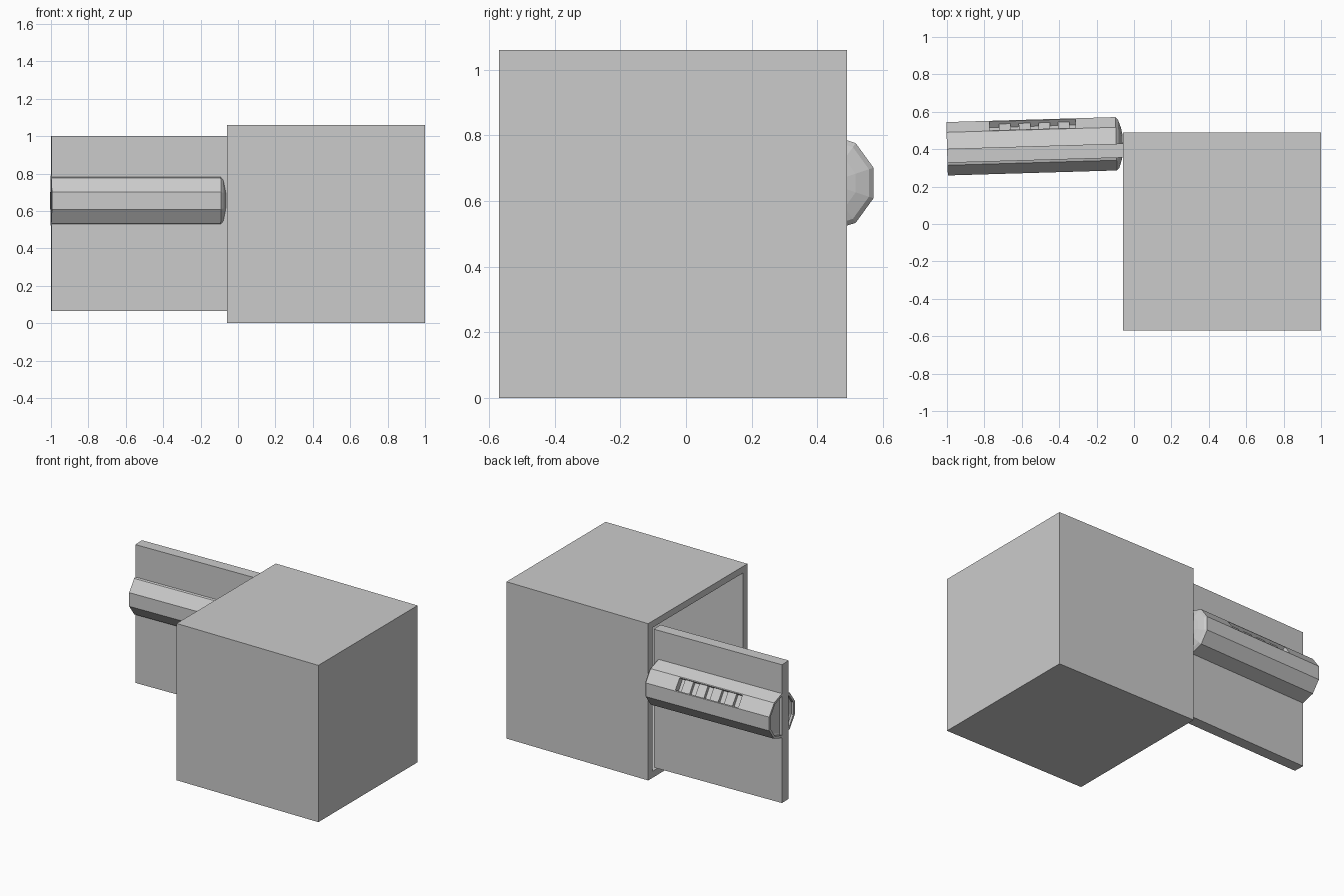
import bpy, bmesh
from math import cos, sin, radians
from mathutils import Matrix, Vector

if "Cube" in bpy.data.objects:
    bpy.data.objects.remove(bpy.data.objects["Cube"])

# swung-open door frame: origin on the hinge edge, door runs along local -x
HINGE = Matrix.Translation((-0.06, 0.43, 0.655)) @ Matrix.Rotation(radians(1.7), 4, 'Z')
R = 0.15
APOTHEM = R * cos(radians(18))


def make(name, bm, matrix=Matrix()):
    bmesh.ops.recalc_face_normals(bm, faces=bm.faces[:])
    me = bpy.data.meshes.new(name)
    bm.to_mesh(me)
    bm.free()
    ob = bpy.data.objects.new(name, me)
    ob.matrix_world = matrix
    bpy.context.collection.objects.link(ob)
    return ob


def block(lo, hi):
    lo, hi = Vector(lo), Vector(hi)
    bm = bmesh.new()
    bmesh.ops.create_cube(bm, size=1)
    for v in bm.verts:
        v.co = Vector((v.co[i] + 0.5) * (hi[i] - lo[i]) + lo[i] for i in range(3))
    return bm


# safe body: cube hollowed from its -x side
bm = block((-0.06, -0.57, 0), (1.0, 0.49, 1.06))
bm.normal_update()
mouth = min(bm.faces, key=lambda f: f.calc_center_median().x)
bmesh.ops.inset_region(bm, faces=[mouth], thickness=0.063)
ext = bmesh.ops.extrude_discrete_faces(bm, faces=[mouth])
bmesh.ops.translate(bm, verts=ext['faces'][0].verts[:], vec=(0.997, 0, 0))
make("safe_body", bm)

# door panel
make("door", block((-0.94, -0.075, -0.59), (0, 0, 0.345)), HINGE)

# ten-sided lock barrel: recessed flat end, domed end at the hinge
profile = [(-0.92, 0.12), (-0.925, 0.133), (-0.94, 0.133), (-0.94, R), (-0.035, R),
           (-0.022, 0.135), (-0.008, 0.092), (0, 0.05)]
bm = bmesh.new()
rings = [[bm.verts.new((x, r * cos(radians(18 + 36 * k)), r * sin(radians(18 + 36 * k))))
          for k in range(10)] for x, r in profile]
for a, b in zip(rings, rings[1:]):
    for k in range(10):
        n = (k + 1) % 10
        bm.faces.new((a[k], a[n], b[n], b[k]))
bm.faces.new(rings[0])
bm.faces.new(rings[-1])
barrel = make("lock_barrel", bm, HINGE)

# window cut in the upper rear facet (local +y turned to the facet normal)
FACET = HINGE @ Matrix.Rotation(radians(36), 4, 'X')
cutter = make("window_cutter", block((-0.71, APOTHEM - 0.04, -0.04),
                                     (-0.25, APOTHEM + 0.05, 0.04)), FACET)
cutter.hide_render = True
cutter.display_type = 'WIRE'
mod = barrel.modifiers.new("window", 'BOOLEAN')
mod.operation = 'DIFFERENCE'
mod.solver = 'EXACT'
mod.object = cutter

# four combination dials in the window
for i in range(4):
    x = -0.627 + i * 0.105
    make(f"dial_{i + 1}", block((x - 0.031, APOTHEM - 0.045, -0.04),
                                (x + 0.031, APOTHEM - 0.018, 0.04)), FACET)
